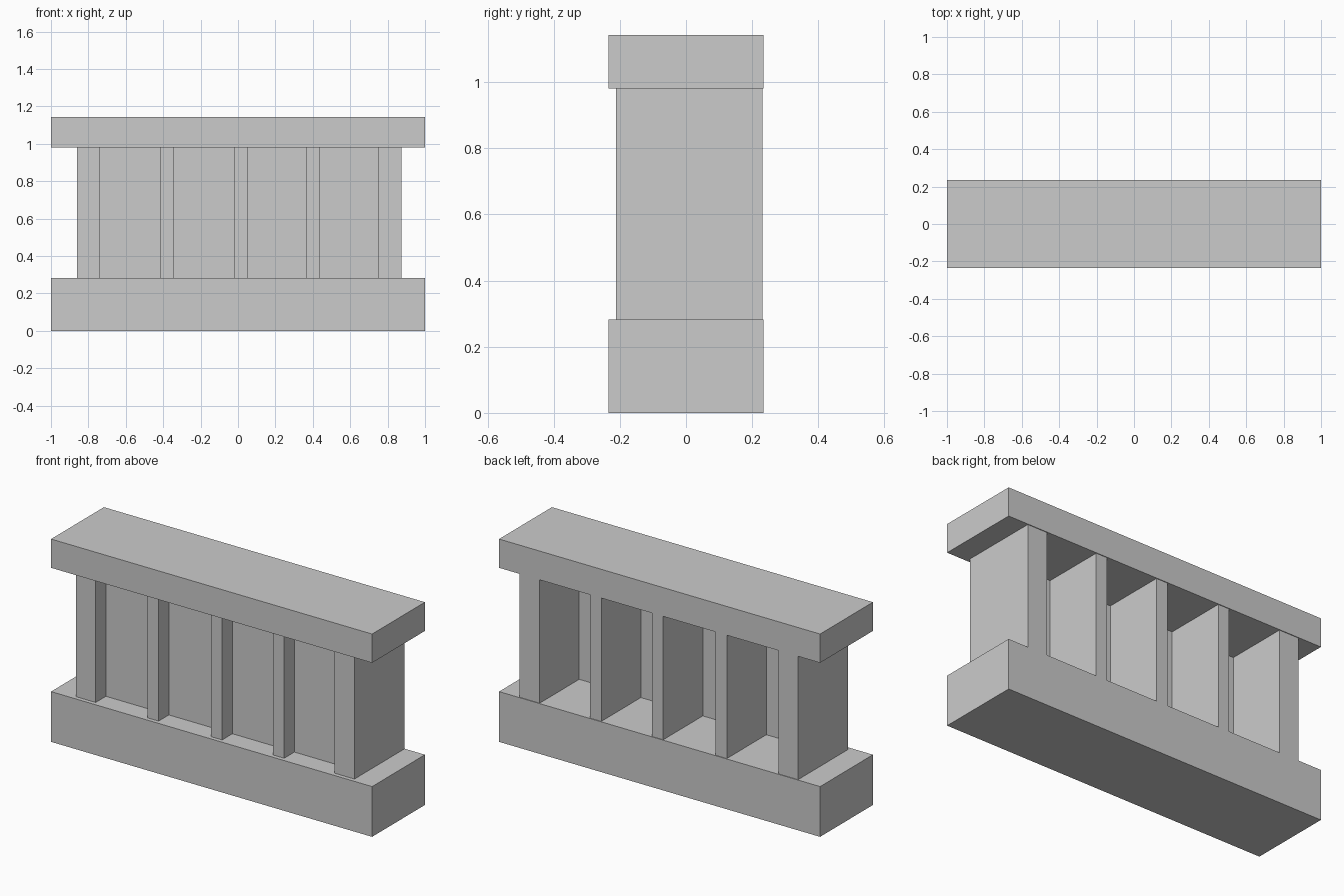
import bpy

if "Cube" in bpy.data.objects:
    bpy.data.objects.remove(bpy.data.objects["Cube"])


def box(name, x, y, z):
    """Box from (min, max) ranges on each axis."""
    verts = [(a, b, c) for a in x for b in y for c in z]
    faces = [(0, 1, 3, 2), (4, 6, 7, 5), (0, 4, 5, 1),
             (2, 3, 7, 6), (0, 2, 6, 4), (1, 5, 7, 3)]
    return mesh(name, verts, faces)


def mesh(name, verts, faces):
    me = bpy.data.meshes.new(name)
    me.from_pydata(verts, [], faces)
    me.update()
    ob = bpy.data.objects.new(name, me)
    bpy.context.collection.objects.link(ob)
    return ob


BASE_TOP, RAIL_BOTTOM, RAIL_TOP = 0.283, 0.98, 1.142
DEPTH = (-0.235, 0.235)
POST_DEPTH = (-0.212, 0.231)
PANEL_Y = -0.121

# Base plinth and top rail
box("base", (-1, 1), DEPTH, (0, BASE_TOP))
box("top_rail", (-1, 1), DEPTH, (RAIL_BOTTOM, RAIL_TOP))

# Wide end posts and narrow middle posts
posts = [(-0.86, -0.738), (-0.416, -0.346), (-0.02, 0.05),
         (0.366, 0.436), (0.75, 0.874)]
for i, span in enumerate(posts):
    box(f"post_{i + 1}", span, POST_DEPTH, (BASE_TOP, RAIL_BOTTOM))

# Thin recessed panel in each bay between posts
for i, (left, right) in enumerate(zip(posts, posts[1:])):
    a, b = left[1], right[0]
    mesh(f"panel_{i + 1}",
         [(a, PANEL_Y, BASE_TOP), (b, PANEL_Y, BASE_TOP),
          (b, PANEL_Y, RAIL_BOTTOM), (a, PANEL_Y, RAIL_BOTTOM)],
         [(0, 1, 2, 3)])
